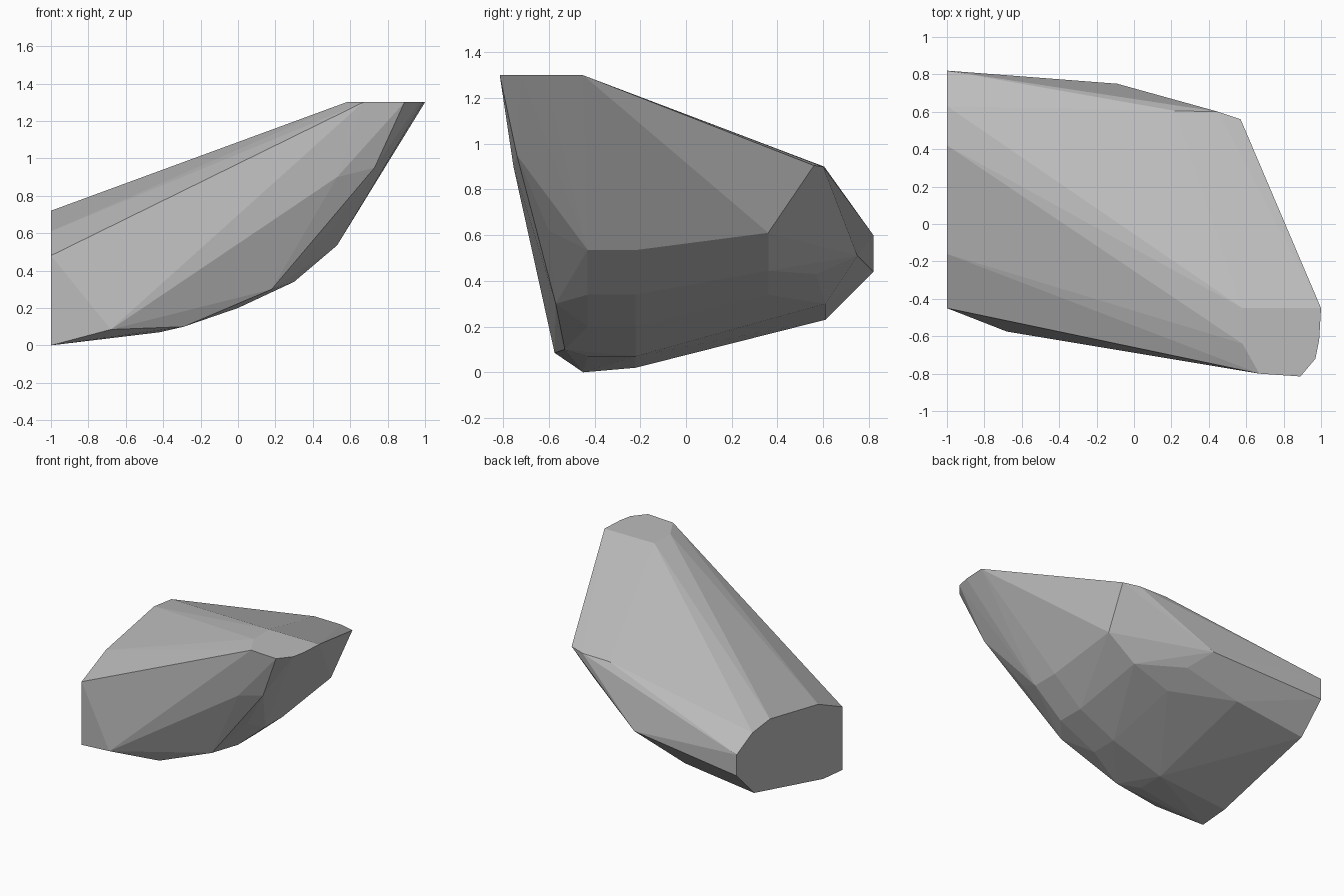
import bpy, bmesh

if "Cube" in bpy.data.objects:
    bpy.data.objects.remove(bpy.data.objects["Cube"])

# Flat end cap at x = -1, given as (y, z)
cap = [(-.45, 0), (-.22, .02), (.61, .23), (.82, .44), (.82, .60),
       (.63, .695), (.42, .72), (-.16, .61), (-.45, .48)]
# Flat top tip at z = 1.3, given as (x, y)
tip = [(.58, -.45), (1, -.45), (.99, -.62), (.97, -.72),
       (.89, -.815), (.67, -.80), (.58, -.64)]
# Back ridge and corner
back = [(.57, .56, .905), (.45, .60, .90), (.22, .605, .90), (-.09, .75, .51),
        (-.42, .61, .30), (0, .57, .43), (.53, .48, .77)]
# Front lower edge
front = [(-.68, -.575, .085), (-.29, -.53, .10), (.18, -.57, .30),
         (.50, -.60, .62), (.73, -.74, .95), (.53, -.755, .90)]
# Steep right side below the tip
side = [(.75, -.44, .925), (.735, -.2, .91), (.69, .1, .905), (.63, .36, .905)]

points = [(-1, y, z) for y, z in cap] + [(x, y, 1.3) for x, y in tip]
points += back + front + side

# Rounded underside: profile along x, rising toward the back
for x, z, slope in [(-.42, .07, .28), (0, .20, .24), (.30, .34, .18), (.53, .535, .13)]:
    for y in (-.43, -.22, 0, .2, .36):
        points.append((x, y, z + slope * max(0, y + .22)))

# Wrap the points in a faceted shell
bm = bmesh.new()
for p in points:
    bm.verts.new(p)
hull = bmesh.ops.convex_hull(bm, input=bm.verts[:])
loose = {g for g in hull["geom_interior"] + hull["geom_unused"]
         if isinstance(g, bmesh.types.BMVert)}
bmesh.ops.delete(bm, geom=list(loose), context='VERTS')
bmesh.ops.dissolve_limit(bm, angle_limit=.01, verts=bm.verts[:], edges=bm.edges[:])
bmesh.ops.recalc_face_normals(bm, faces=bm.faces[:])

mesh = bpy.data.meshes.new("rock")
bm.to_mesh(mesh)
bm.free()
rock = bpy.data.objects.new("rock", mesh)
bpy.context.collection.objects.link(rock)

grey = bpy.data.materials.new("stone grey")
grey.diffuse_color = (.5, .5, .5, 1)
grey.use_nodes = True
grey.node_tree.nodes["Principled BSDF"].inputs["Base Color"].default_value = grey.diffuse_color
mesh.materials.append(grey)
